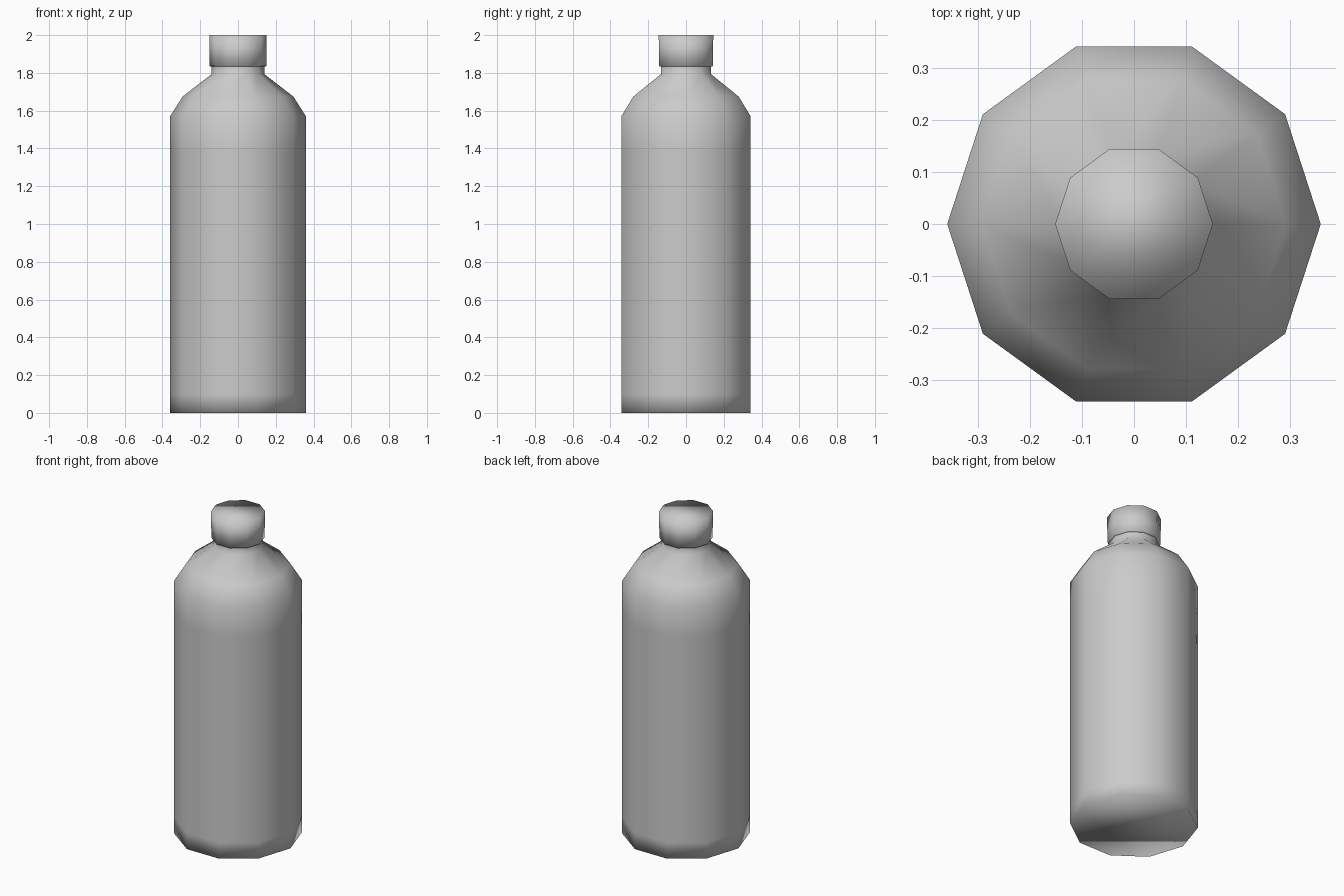
import bpy, bmesh
from math import cos, sin, tau

if "Cube" in bpy.data.objects:
    bpy.data.objects.remove(bpy.data.objects["Cube"])

SIDES = 10


def lathe(name, profile, cap_top=True):
    """Revolve (radius, height) pairs around z and close the ends."""
    bm = bmesh.new()
    rings = [[bm.verts.new((r * cos(tau * i / SIDES), r * sin(tau * i / SIDES), z))
              for i in range(SIDES)] for r, z in profile]
    for low, high in zip(rings, rings[1:]):
        for i in range(SIDES):
            j = (i + 1) % SIDES
            bm.faces.new((low[i], low[j], high[j], high[i]))
    bm.faces.new(rings[0][::-1])
    if cap_top:
        bm.faces.new(rings[-1])
    for f in bm.faces:
        f.smooth = True
    mesh = bpy.data.meshes.new(name)
    bm.to_mesh(mesh)
    bm.free()
    obj = bpy.data.objects.new(name, mesh)
    bpy.context.collection.objects.link(obj)
    return obj


# Body: straight wall with support loops, sloped shoulder and short neck
lathe("bottle_body", [(0.36, 0), (0.36, 0.1), (0.36, 1.38), (0.36, 1.57),
                      (0.293, 1.675), (0.14, 1.793), (0.14, 1.84)], cap_top=False)

# Screw cap, slightly wider than the neck
lathe("bottle_cap", [(0.137, 1.832), (0.15, 1.836), (0.152, 2.0)])
